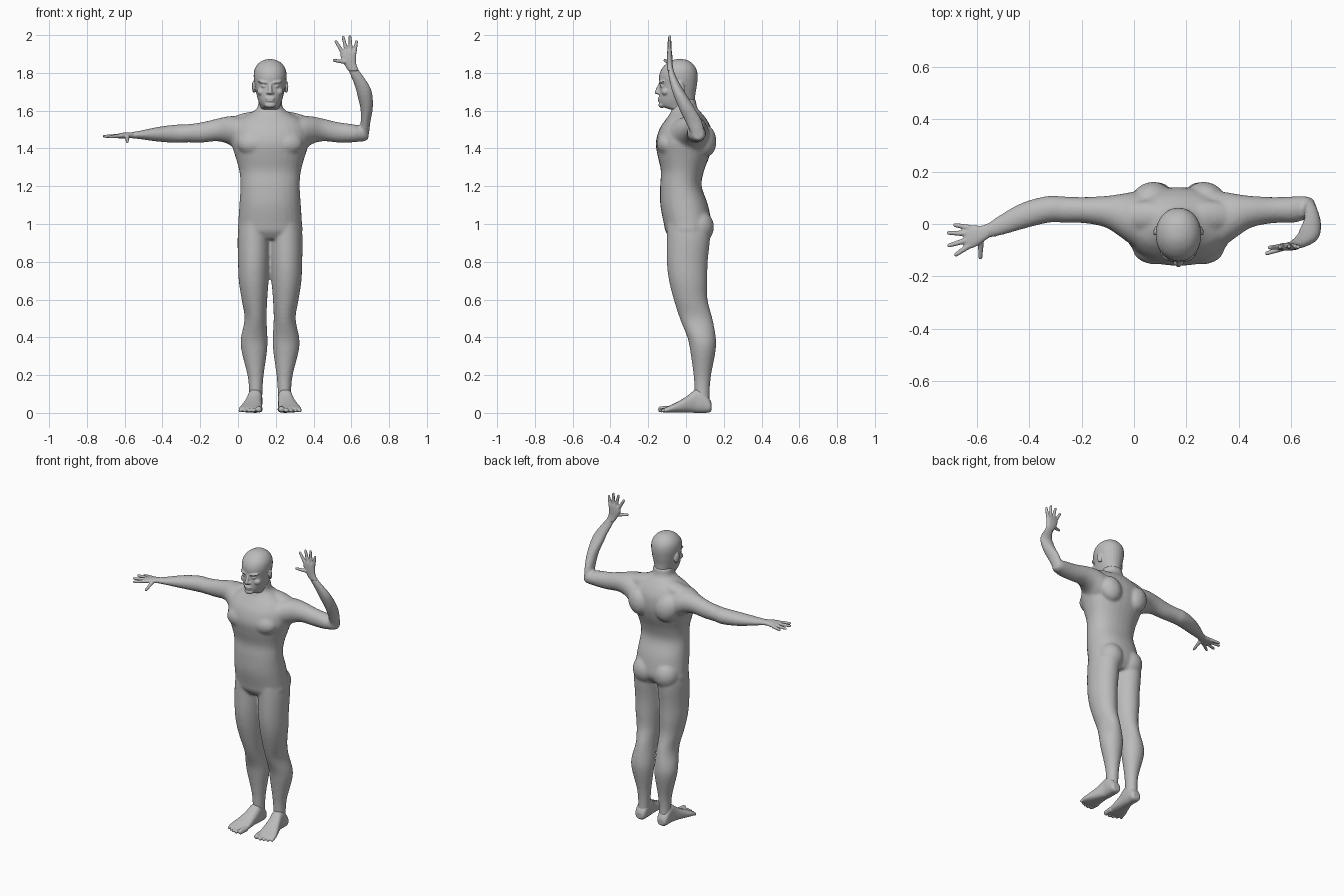
import bpy, bmesh, math
from mathutils import Vector, Matrix

CX = 0.17  # body midline
skin = bpy.data.materials.new("plain_grey")
skin.diffuse_color = (0.5, 0.5, 0.5, 1)


def loft(bm, rings, axis="z", n=2.0, seg=28, sub=4):
    """Smooth tube through (centre x, y, z, half size a, half size b) rings lying across an axis."""
    R = [Vector(r) for r in rings]
    path = []
    for i in range(len(R) - 1):
        p0, p1, p2, p3 = R[max(i - 1, 0)], R[i], R[i + 1], R[min(i + 2, len(R) - 1)]
        for k in range(sub):
            t = k / sub
            path.append(0.5 * (2 * p1 + (p2 - p0) * t + (2 * p0 - 5 * p1 + 4 * p2 - p3) * t * t
                               + (3 * p1 - p0 - 3 * p2 + p3) * t ** 3))
    path.append(R[-1])
    u, v = {"x": ((0, 1, 0), (0, 0, 1)), "y": ((1, 0, 0), (0, 0, 1)), "z": ((1, 0, 0), (0, 1, 0))}[axis]
    u, v = Vector(u), Vector(v)
    loops = []
    for r in path:
        loop = []
        for j in range(seg):
            a = math.tau * j / seg
            c, s = math.cos(a), math.sin(a)
            c, s = (math.copysign(abs(w) ** (2 / n), w) for w in (c, s))
            loop.append(bm.verts.new(Vector(r[:3]) + u * c * r[3] + v * s * r[4]))
        loops.append(loop)
    for a, b in zip(loops, loops[1:]):
        for j in range(seg):
            bm.faces.new((a[j], a[(j + 1) % seg], b[(j + 1) % seg], b[j]))
    bm.faces.new(loops[0][::-1])
    bm.faces.new(loops[-1])


def blob(bm, loc, size, rot=(0, 0, 0)):
    turn = Matrix.Rotation(rot[2], 4, "Z") @ Matrix.Rotation(rot[1], 4, "Y") @ Matrix.Rotation(rot[0], 4, "X")
    bmesh.ops.create_uvsphere(bm, u_segments=24, v_segments=16, radius=1,
                              matrix=Matrix.Translation(loc) @ turn @ Matrix.Diagonal((*size, 1)))


def digit(bm, p, q, r1, r2):
    """Rounded, tapered finger or toe."""
    p, q = Vector(p), Vector(q)
    turn = (q - p).to_track_quat("Z", "Y").to_matrix().to_4x4()
    bmesh.ops.create_cone(bm, cap_ends=True, segments=14, radius1=r1, radius2=r2, depth=(q - p).length,
                          matrix=Matrix.Translation((p + q) / 2) @ turn)
    blob(bm, p, (r1,) * 3)
    blob(bm, q, (r2,) * 3)


def finish(name, bm, voxel, smooth):
    """Fuse overlapping volumes into one smooth skin."""
    bmesh.ops.recalc_face_normals(bm, faces=bm.faces)
    me = bpy.data.meshes.new(name)
    bm.to_mesh(me)
    bm.free()
    ob = bpy.data.objects.new(name, me)
    bpy.context.collection.objects.link(ob)
    me.materials.append(skin)
    bpy.context.view_layer.objects.active = ob
    ob.select_set(True)
    m = ob.modifiers.new("fuse", "REMESH")
    m.mode, m.voxel_size = "VOXEL", voxel
    m = ob.modifiers.new("soften", "SMOOTH")
    m.factor, m.iterations = 0.5, smooth
    for mod in ("fuse", "soften"):
        bpy.ops.object.modifier_apply(modifier=mod)
    bpy.ops.object.shade_smooth()
    ob.select_set(False)


# Torso: z, half width, front y, back y
bm = bmesh.new()
torso = [(0.92, .10, -.08, .10), (0.96, .168, -.108, .128), (1.0, .169, -.117, .135), (1.1, .163, -.136, .117),
         (1.2, .157, -.137, .083), (1.28, .163, -.133, .095), (1.36, .185, -.15, .125), (1.43, .205, -.16, .14),
         (1.5, .20, -.142, .135), (1.55, .17, -.11, .112), (1.585, .11, -.085, .085), (1.615, .068, -.075, .06),
         (1.66, .062, -.07, .052)]
loft(bm, [(CX, (f + b) / 2, z, w, (b - f) / 2) for z, w, f, b in torso], n=2.2)

for s in (-1, 1):
    # Buttocks, shoulder blades, chest
    blob(bm, (CX + s * .075, .065, .985), (.082, .083, .09))
    blob(bm, (CX + s * .105, .105, 1.44), (.07, .055, .085), (0, s * .3, s * -.25))
    blob(bm, (CX + s * .085, -.095, 1.425), (.09, .06, .065))
    # Sloping shoulder muscle
    blob(bm, (CX + s * .12, .03, 1.545), (.13, .06, .045), (0, s * .22, 0))
    # Legs: z, offset from midline, half width, front y, back y
    leg = [(1.0, .084, .078, -.10, .12), (.93, .086, .086, -.102, .128), (.8, .087, .083, -.102, .115),
           (.7, .087, .079, -.09, .113), (.6, .083, .068, -.065, .114), (.5, .077, .058, -.033, .14),
           (.4, .084, .07, .007, .158), (.33, .084, .068, .022, .157), (.2, .077, .043, .04, .133),
           (.12, .076, .036, .045, .126), (.05, .078, .036, .05, .126)]
    loft(bm, [(CX + s * d, (f + b) / 2, z, w, (b - f) / 2) for z, d, w, f, b in leg])
    # Shoulder and upper arm
    arm = [(.08, -.005, 1.46, .13, .09), (.17, .018, 1.478, .105, .092), (.22, .032, 1.496, .083, .074),
           (.28, .047, 1.498, .06, .06), (.36, .053, 1.485, .05, .054), (.44, .055, 1.48, .05, .048)]
    if s < 0:  # outstretched forearm
        arm += [(.49, .057, 1.478, .051, .049), (.56, .042, 1.476, .052, .043), (.62, .022, 1.474, .049, .035),
                (.68, -.004, 1.472, .04, .024), (.73, -.026, 1.47, .029, .017), (.76, -.036, 1.47, .026, .014)]
    else:  # elbow end
        arm += [(.475, .06, 1.478, .046, .042), (.50, .063, 1.476, .04, .038), (.52, .066, 1.474, .026, .026)]
    loft(bm, [(CX + s * d, y, z, a, b) for d, y, z, a, b in arm], "x")

# Raised forearm
loft(bm, [(.66, .07, 1.45, .02, .025), (.668, .064, 1.475, .025, .036), (.675, .042, 1.54, .026, .045),
          (.681, .006, 1.61, .033, .043), (.672, -.03, 1.68, .041, .036), (.658, -.053, 1.73, .04, .028),
          (.626, -.075, 1.79, .033, .019), (.603, -.083, 1.83, .027, .015)])
finish("body", bm, 0.008, 8)

# Head: z, half width, front y, back y
bm = bmesh.new()
head = [(1.60, .055, -.06, .05), (1.622, .052, -.128, .05), (1.65, .062, -.143, .048), (1.69, .073, -.142, .05),
        (1.73, .08, -.139, .057), (1.78, .087, -.143, .062), (1.82, .082, -.13, .055), (1.85, .062, -.102, .034),
        (1.867, .035, -.072, .008), (1.873, .01, -.048, -.02)]
loft(bm, [(CX, (f + b) / 2, z, w, (b - f) / 2) for z, w, f, b in head], n=2.1)
# Nose, lips, chin
digit(bm, (CX, -.139, 1.738), (CX, -.154, 1.698), .008, .012)
blob(bm, (CX, -.143, 1.665), (.026, .008, .005))
blob(bm, (CX, -.142, 1.652), (.022, .008, .006))
blob(bm, (CX, -.128, 1.63), (.03, .018, .016))
for s in (-1, 1):
    blob(bm, (CX + s * .012, -.146, 1.694), (.009, .01, .007))          # nostril
    blob(bm, (CX + s * .035, -.127, 1.751), (.032, .016, .008), (0, s * -.15, s * .35))  # brow
    blob(bm, (CX + s * .033, -.127, 1.73), (.015, .011, .008))          # eyelid
    blob(bm, (CX + s * .045, -.108, 1.70), (.025, .022, .02))           # cheek
    blob(bm, (CX + s * .087, -.025, 1.725), (.008, .018, .033), (.2, 0, s * .3))  # ear
finish("head", bm, 0.0045, 4)

# Outstretched hand
bm = bmesh.new()
loft(bm, [(-.55, -.022, 1.47, .028, .016), (-.58, -.038, 1.47, .032, .015), (-.61, -.047, 1.468, .042, .015),
          (-.635, -.05, 1.466, .044, .012), (-.65, -.05, 1.465, .034, .008)], "x", 2.3)
for p, q in [((-.63, -.014, 1.466), (-.683, -.004, 1.461)), ((-.64, -.036, 1.466), (-.708, -.034, 1.464)),
             ((-.64, -.062, 1.466), (-.706, -.082, 1.464)), ((-.628, -.082, 1.466), (-.68, -.117, 1.461)),
             ((-.585, -.068, 1.462), (-.587, -.128, 1.436))]:
    digit(bm, p, q, .0115, .008)
finish("outstretched_hand", bm, 0.004, 3)

# Raised hand
bm = bmesh.new()
loft(bm, [(.612, -.082, 1.81, .028, .017), (.595, -.086, 1.845, .032, .015), (.585, -.087, 1.88, .04, .015),
          (.585, -.087, 1.91, .042, .013), (.585, -.087, 1.925, .033, .009)], n=2.3)
for p, q in [((.556, -.088, 1.905), (.519, -.09, 1.965)), ((.575, -.087, 1.915), (.557, -.087, 1.988)),
             ((.597, -.087, 1.915), (.593, -.086, 1.992)), ((.616, -.087, 1.905), (.628, -.088, 1.965)),
             ((.565, -.093, 1.858), (.508, -.112, 1.866))]:
    digit(bm, p, q, .0115, .008)
finish("raised_hand", bm, 0.004, 3)

# Feet: offset from midline, y, z, half width, half height
for s, side in ((-1, "right"), (1, "left")):
    bm = bmesh.new()
    foot = [(.08, .136, .032, .022, .018), (.08, .122, .04, .035, .038), (.08, .085, .06, .039, .06),
            (.081, .05, .062, .04, .062), (.088, .01, .047, .045, .045), (.096, -.035, .033, .054, .031),
            (.103, -.075, .023, .061, .021), (.106, -.1, .018, .06, .015), (.106, -.112, .016, .054, .011)]
    loft(bm, [(CX + s * d, y, z, a, b) for d, y, z, a, b in foot], "y", 2.5)
    for i, tip in enumerate((-.132, -.136, -.131, -.122, -.11)):
        r = .018 if i == 0 else .0125 - i * .0006
        d = .06 + (.004 if i else 0) + i * .0235
        digit(bm, (CX + s * (d - .003), -.085, .02), (CX + s * d, tip, r + .001), r, r * .9)
    finish(side + "_foot", bm, 0.0045, 3)
